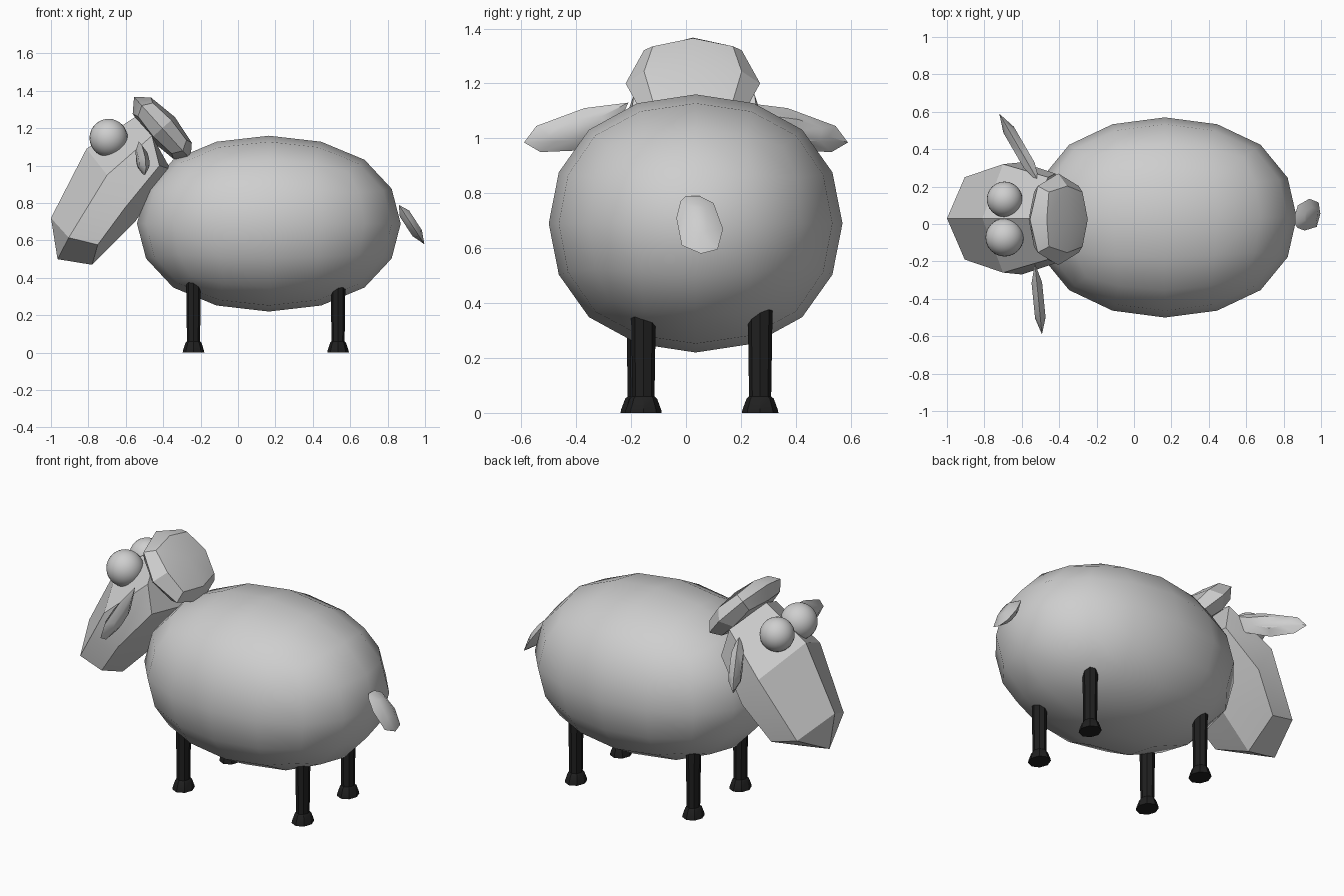
import bpy, bmesh
from math import cos, sin, pi, radians, atan2
from mathutils import Vector, Matrix

if "Cube" in bpy.data.objects:
    bpy.data.objects.remove(bpy.data.objects["Cube"], do_unlink=True)


def material(name, rgb):
    m = bpy.data.materials.new(name)
    m.use_nodes = True
    color = (*rgb, 1)
    m.diffuse_color = color
    m.node_tree.nodes["Principled BSDF"].inputs["Base Color"].default_value = color
    return m


WOOL = material("pale_grey", (0.62, 0.62, 0.62))
BLACK = material("black", (0.014, 0.014, 0.014))
MID = 0.03  # the plane of symmetry in y


def finish(name, bm, mat, angle=30):
    bmesh.ops.recalc_face_normals(bm, faces=bm.faces)
    me = bpy.data.meshes.new(name)
    bm.to_mesh(me)
    bm.free()
    me.materials.append(mat)
    ob = bpy.data.objects.new(name, me)
    bpy.context.collection.objects.link(ob)
    bpy.ops.object.select_all(action='DESELECT')
    ob.select_set(True)
    bpy.context.view_layer.objects.active = ob
    bpy.ops.object.shade_smooth_by_angle(angle=radians(angle))
    return ob


def blob(name, center, half, levels, tilt=0, angle=30):
    """Subdivided cube fitted to the given half sizes, tilted about y."""
    bm = bmesh.new()
    bmesh.ops.create_cube(bm, size=2)
    ob = finish(name, bm, WOOL, 180)
    mod = ob.modifiers.new("round", 'SUBSURF')
    mod.levels = levels
    bpy.ops.object.modifier_apply(modifier=mod.name)
    reach = max(v.co.x for v in ob.data.vertices)
    ob.data.transform(Matrix.Translation(center) @ Matrix.Rotation(tilt, 4, 'Y')
                      @ Matrix.Diagonal((*[h / reach for h in half], 1)))
    bpy.ops.object.shade_smooth_by_angle(angle=radians(angle))
    return ob


def lens(name, outline, normal):
    """Thin leaf: an outline, a smaller raised loop on each side."""
    bm = bmesh.new()
    pts = [Vector(p) for p in outline]
    mid = sum(pts, Vector()) / len(pts)
    rim = [bm.verts.new(p) for p in pts]
    n = len(rim)
    for side in (1, -1):
        top = [bm.verts.new(mid + (p - mid) * 0.5 + Vector(normal) * side) for p in pts]
        bm.faces.new(top)
        for i in range(n):
            j = (i + 1) % n
            bm.faces.new((rim[i], rim[j], top[j], top[i]))
    return finish(name, bm, WOOL, 40)


# Woolly body and the slanted tuft behind the brow
blob("body", (0.165, 0.035, 0.69), (0.705, 0.535, 0.47), 2, angle=60)
blob("head_tuft", (-0.405, 0.025, 1.2), (0.225, 0.245, 0.09), 1, tilt=atan2(0.74, 0.67))

# Head: ridge, upper side, lower side and keel points of each section (x, half width, z)
sections = [
    [(-1.0, 0, 0.72), (-0.905, 0.22, 0.615), (-0.75, 0.24, 0.577), (-0.78, 0, 0.47)],
    [(-0.81, 0, 1.09), (-0.70, 0.29, 0.95), (-0.60, 0.30, 0.78), (-0.55, 0, 0.70)],
    [(-0.55, 0, 1.26), (-0.46, 0.22, 1.16), (-0.42, 0.24, 1.0), (-0.36, 0, 0.98)],
]
bm = bmesh.new()
loops = []
for s in sections:
    ring = s + [(x, -w, z) for x, w, z in s[2:0:-1]]
    loops.append([bm.verts.new((x, MID + w, z)) for x, w, z in ring])
for a, b in zip(loops, loops[1:]):
    for i in range(6):
        j = (i + 1) % 6
        bm.faces.new((a[i], a[j], b[j], b[i]))
bm.faces.new(loops[-1])
chin = bm.verts.new((-0.965, MID, 0.5))
ridge, up_l, low_l, keel, low_r, up_r = loops[0]
for up, low in ((up_l, low_l), (up_r, low_r)):
    bm.faces.new((ridge, up, chin))
    bm.faces.new((chin, up, low, keel))
finish("head", bm, WOOL, 25)

# Eyes
for name, y, r in (("eye_back", 0.132, 0.095), ("eye_front", -0.072, 0.102)):
    bm = bmesh.new()
    bmesh.ops.create_uvsphere(bm, u_segments=24, v_segments=16, radius=r,
                              matrix=Matrix.Translation((-0.692, y, 1.148)))
    finish(name, bm, WOOL, 60)

# Ears: outline as distance along the ear and height
ear = [(0, 1.13), (0.16, 1.11), (0.335, 1.045), (0.38, 0.985),
       (0.32, 0.95), (0.2, 0.955), (0.05, 1.02)]
for name, side, root, slope in (("ear_back", 1, -0.5, -0.58), ("ear_front", -1, -0.53, 0.1)):
    lens(name, [(root + slope * t, side * (0.21 + t), z) for t, z in ear],
         (0.028, -side * slope * 0.028, 0))

# Tail
tail = [(0, 0.79), (0.05, 0.79), (0.1, 0.765), (0.135, 0.67), (0.115, 0.595),
        (0.055, 0.58), (-0.015, 0.61), (-0.035, 0.71), (-0.02, 0.77)]
lens("tail", [(0.86 + (0.79 - z) * 0.65, y, z) for y, z in tail], (0.025, 0, 0.016))

# Legs with flared hooves: radius and height
profile = [(0.058, 0), (0.056, 0.012), (0.043, 0.052), (0.035, 0.06), (0.04, 0.42)]
for name, x, y in (("front_leg_right", -0.238, -0.172), ("front_leg_left", -0.238, 0.27),
                   ("rear_leg_right", 0.535, -0.155), ("rear_leg_left", 0.535, 0.27)):
    bm = bmesh.new()
    rings = [[bm.verts.new((x + r * cos(k * pi / 4), y + 1.15 * r * sin(k * pi / 4), z))
              for k in range(8)] for r, z in profile]
    for a, b in zip(rings, rings[1:]):
        for i in range(8):
            j = (i + 1) % 8
            bm.faces.new((a[i], a[j], b[j], b[i]))
    bm.faces.new(rings[0])
    bm.faces.new(rings[-1])
    finish(name, bm, BLACK)
